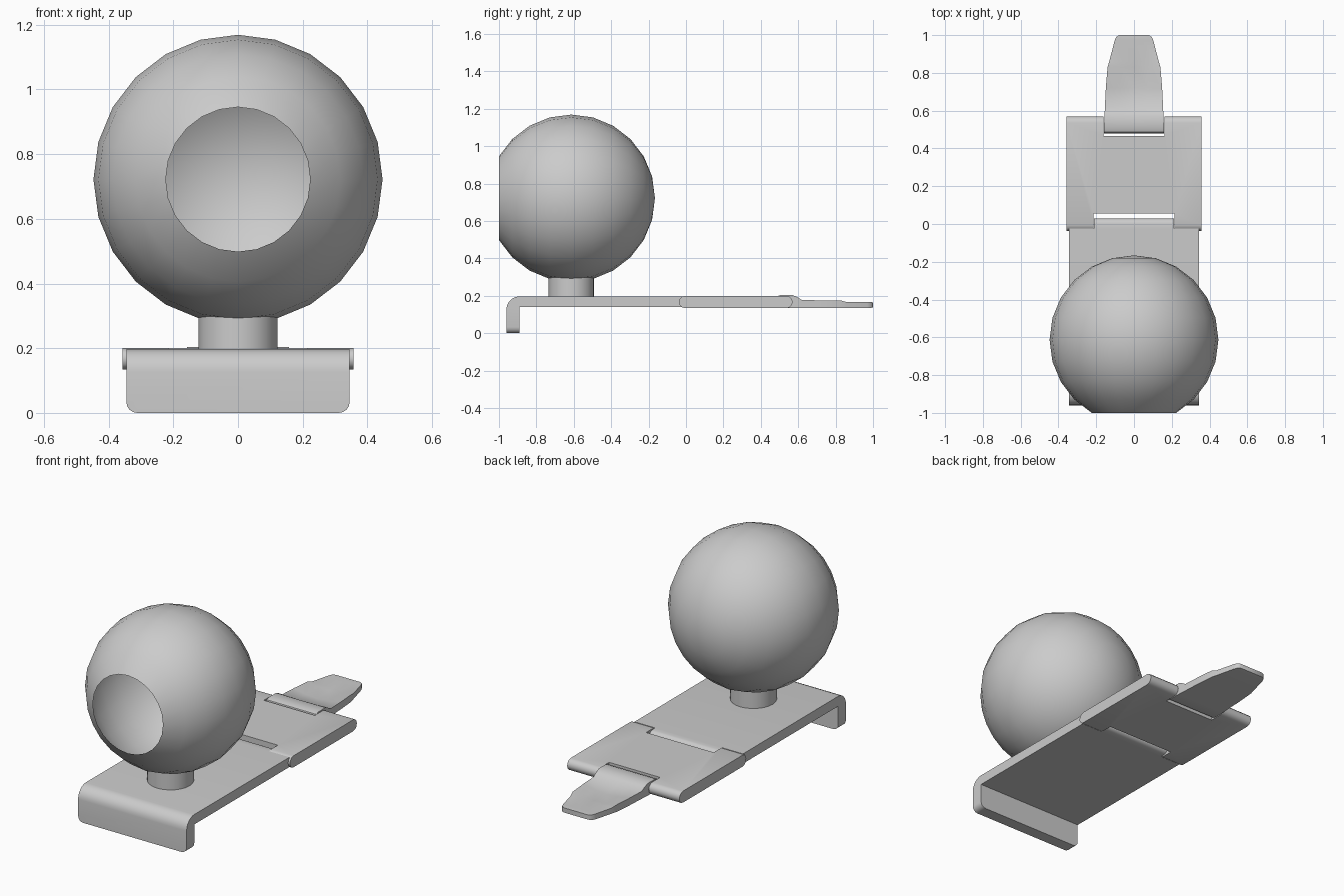
import bpy, bmesh, math
from mathutils import Matrix, Vector

if "Cube" in bpy.data.objects:
    bpy.data.objects.remove(bpy.data.objects["Cube"])


def finish(name, bm, angle=35):
    bmesh.ops.recalc_face_normals(bm, faces=bm.faces)
    me = bpy.data.meshes.new(name)
    bm.to_mesh(me)
    bm.free()
    ob = bpy.data.objects.new(name, me)
    bpy.context.collection.objects.link(ob)
    return ob


def smooth(ob, angle=35):
    bpy.ops.object.select_all(action='DESELECT')
    ob.select_set(True)
    bpy.context.view_layer.objects.active = ob
    bpy.ops.object.shade_smooth_by_angle(angle=math.radians(angle))


def prism(profile, hw):
    """Extrude a (y, z) profile across x from -hw to hw."""
    bm = bmesh.new()
    f = bm.faces.new([bm.verts.new((-hw, y, z)) for y, z in profile])
    ext = bmesh.ops.extrude_face_region(bm, geom=[f])['geom']
    bmesh.ops.translate(bm, vec=(2 * hw, 0, 0),
                        verts=[v for v in ext if isinstance(v, bmesh.types.BMVert)])
    return bm


def arc(cy, cz, r, a0, a1, n=6):
    return [(cy + r * math.cos(math.radians(a0 + (a1 - a0) * i / n)),
             cz + r * math.sin(math.radians(a0 + (a1 - a0) * i / n))) for i in range(n + 1)]


def cut_box(ob, x0, x1, y0, y1):
    bm = bmesh.new()
    bmesh.ops.create_cube(bm, size=1, matrix=Matrix.Translation(((x0 + x1) / 2, (y0 + y1) / 2, 0.17))
                          @ Matrix.Diagonal((x1 - x0, y1 - y0, 0.3, 1)))
    c = finish('cutter', bm)
    c.hide_render = True
    m = ob.modifiers.new('cut', 'BOOLEAN')
    m.object, m.operation, m.solver = c, 'DIFFERENCE', 'EXACT'
    bpy.context.view_layer.objects.active = ob
    bpy.ops.object.modifier_apply(modifier=m.name)
    bpy.data.objects.remove(c)


# hollow ball, open at the front
bm = bmesh.new()
bmesh.ops.create_uvsphere(bm, u_segments=24, v_segments=12, radius=0.447,
                          matrix=Matrix.Rotation(math.pi / 2, 4, 'X'))
bmesh.ops.delete(bm, geom=[v for v in bm.verts if v.co.y < -0.40], context='VERTS')
bmesh.ops.translate(bm, vec=(0, -0.613, 0.722), verts=bm.verts)
smooth(finish('ball_shell', bm), 60)

# short stem under the ball
bm = bmesh.new()
bmesh.ops.create_cone(bm, cap_ends=True, segments=24, radius1=0.122, radius2=0.122, depth=0.12,
                      matrix=Matrix.Translation((0, -0.613, 0.24)))
smooth(finish('stem', bm))

# front plate with a bent-down lip and a hinge tongue
profile = ([(-0.89, 0), (-0.89, 0.14)] + arc(0.002, 0.168, 0.028, -90, 90)
           + arc(-0.89, 0.127, 0.07, 90, 180) + [(-0.96, 0)])
bm = prism(profile, 0.345)
corners = [e for e in bm.edges if all(v.co.z < 0.001 for v in e.verts)
           and abs(e.verts[0].co.x - e.verts[1].co.x) < 0.001]
bmesh.ops.bevel(bm, geom=corners, offset=0.033, segments=4, profile=0.5, affect='EDGES')
front = finish('front_plate', bm)
for s in (-1, 1):
    a, b = sorted((s * 0.213, s * 0.5))
    cut_box(front, a, b, -0.025, 0.2)
smooth(front)

# rear plate with rounded ends, notched for the tongue and the clip
profile = arc(0.537, 0.167, 0.033, -90, 90) + arc(-0.005, 0.167, 0.033, 90, 270)
rear = finish('rear_plate', prism(profile, 0.357))
cut_box(rear, -0.215, 0.215, -0.2, 0.055)
cut_box(rear, -0.162, 0.162, 0.467, 0.7)
smooth(rear)

# tapered clip: rows of (y, half width, bottom z, edge top z, centre top z)
rows = [(0.478, 0.158, 0.155, 0.182, 0.182), (0.486, 0.158, 0.139, 0.197, 0.197),
        (0.505, 0.158, 0.134, 0.204, 0.204), (0.57, 0.157, 0.134, 0.204, 0.204),
        (0.595, 0.155, 0.134, 0.193, 0.190), (0.62, 0.154, 0.134, 0.177, 0.172),
        (0.72, 0.149, 0.134, 0.176, 0.156), (0.83, 0.140, 0.134, 0.175, 0.162),
        (0.86, 0.131, 0.134, 0.166, 0.165), (0.97, 0.103, 0.135, 0.166, 0.166),
        (0.99, 0.094, 0.136, 0.166, 0.166), (1.0, 0.078, 0.138, 0.165, 0.165)]
bm = bmesh.new()
rings = []
for y, w, zb, ze, zc in rows:
    top = [(w * t, y, zc + (ze - zc) * t * t) for t in (1, 0.5, 0, -0.5, -1)]
    rings.append([bm.verts.new(p) for p in [(-w, y, zb), (w, y, zb)] + top])
for r, q in zip(rings, rings[1:]):
    for i in range(len(r)):
        j = (i + 1) % len(r)
        bm.faces.new((r[i], r[j], q[j], q[i]))
bm.faces.new(rings[0])
bm.faces.new(rings[-1])
smooth(finish('clip', bm), 40)
